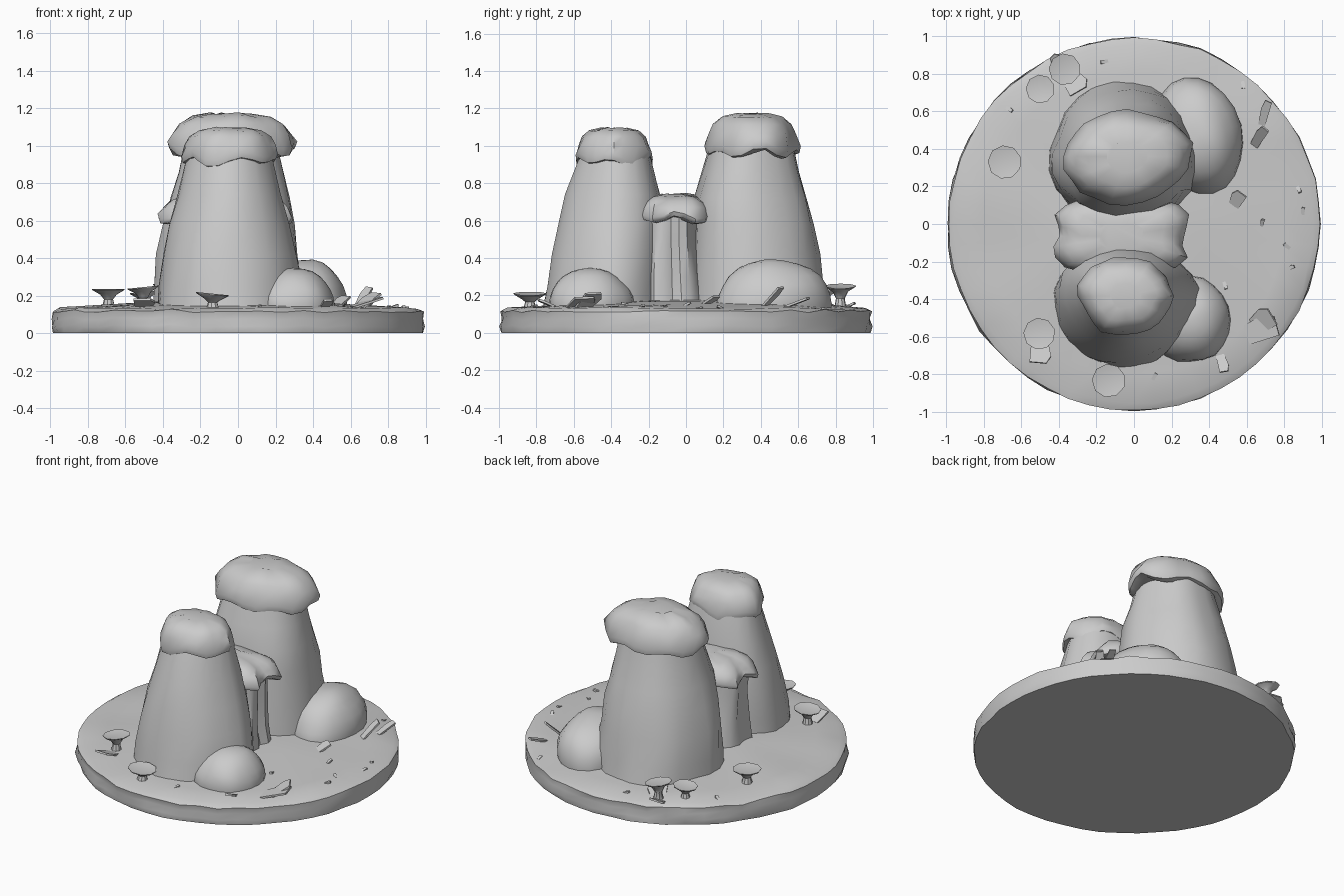
import bpy, bmesh, math, random
from mathutils import Vector, noise

if "Cube" in bpy.data.objects:
    bpy.data.objects.remove(bpy.data.objects["Cube"])

random.seed(4)
stone = bpy.data.materials.new("plain grey")
stone.diffuse_color = (0.6, 0.6, 0.6, 1)
stone.use_nodes = True
stone.node_tree.nodes["Principled BSDF"].inputs["Base Color"].default_value = stone.diffuse_color


def finish(bm, name, angle=40):
    bmesh.ops.recalc_face_normals(bm, faces=bm.faces)
    me = bpy.data.meshes.new(name)
    bm.to_mesh(me)
    bm.free()
    me.materials.append(stone)
    ob = bpy.data.objects.new(name, me)
    bpy.context.collection.objects.link(ob)
    bpy.ops.object.select_all(action='DESELECT')
    ob.select_set(True)
    bpy.context.view_layer.objects.active = ob
    bpy.ops.object.shade_smooth_by_angle(angle=math.radians(angle))
    return ob


def bridge(bm, loops):
    n = len(loops[0])
    for lo, hi in zip(loops, loops[1:]):
        for k in range(n):
            bm.faces.new((lo[k], lo[(k + 1) % n], hi[(k + 1) % n], hi[k]))


def loft(name, rings, n=22, power=2.0, rough=0.05, egg=0.0, waist=0.0, hem=None, seed=0.0, angle=40):
    """Stack rings given as (z, x0, x1, y0, y1); hem(angle) lowers the first rings."""
    bm = bmesh.new()
    loops = []
    for i, (z, x0, x1, y0, y1) in enumerate(rings):
        cx, cy, rx, ry = (x0 + x1) / 2, (y0 + y1) / 2, (x1 - x0) / 2, (y1 - y0) / 2
        loop = []
        for k in range(n):
            a = 2 * math.pi * k / n
            c, s = math.cos(a), math.sin(a)
            f = (abs(c) ** power + abs(s) ** power) ** (-1 / power)
            f *= 1 + rough * noise.noise(Vector((1.8 * c + seed, 1.8 * s, z * 2 + seed)))
            f *= 1 + rough * 0.8 * noise.noise(Vector((4.5 * c, 4.5 * s + seed, z * 5)))
            wx = (1 + egg * s) * (1 - waist * max(0, 1 - 2.2 * abs(s)))
            dz = hem(a) if hem and i < 3 else 0
            if hem and i > 3:
                dz = 0.012 * noise.noise(Vector((3 * c, 3 * s, seed)))
            loop.append(bm.verts.new((cx + rx * f * c * wx, cy + ry * f * s, max(0, z + dz))))
        loops.append(loop)
    bridge(bm, loops)
    bm.faces.new(loops[0])
    bm.faces.new(loops[-1])
    return finish(bm, name, angle)


def ground(x, y):
    r = math.hypot(x, y)
    return 0.128 + 0.05 * max(0, min(1, (1 - r) / 0.75)) + 0.012 * noise.noise(Vector((x * 3, y * 3, 1)))


# Round base plate with a chipped rim and a softly rising top
bm = bmesh.new()
n = 52
loops = []
for r, z in ((0.985, 0), (0.992, 0.035), (0.985, 0.075), (0.99, 0.115), (0.955, None), (0.8, None),
             (0.6, None), (0.4, None), (0.2, None)):
    loop = []
    for k in range(n):
        a = 2 * math.pi * k / n
        c, s = math.cos(a), math.sin(a)
        rr = r * (1.002 + 0.014 * noise.noise(Vector((c * 6, s * 6, r * 3 + (z or 0) * 20))))
        zz = ground(rr * c, rr * s) if z is None else z
        if z:
            zz += 0.02 * noise.noise(Vector((c * 7, s * 7, 3)))
        loop.append(bm.verts.new((rr * c, rr * s, zz)))
    loops.append(loop)
bridge(bm, loops)
bm.faces.new(loops[0])
bm.faces.new(loops[-1])
finish(bm, "base_plate", 45)

# Rock towers, narrower on their outer sides, and the low rock between them
loft("back_tower", [(0.1, -.45, .34, .02, .765), (0.25, -.44, .33, .025, .745), (0.42, -.42, .31, .035, .715),
                    (0.58, -.39, .29, .04, .685), (0.72, -.36, .265, .05, .65), (0.86, -.32, .235, .09, .61),
                    (1.03, -.28, .205, .14, .57)], power=2.2, egg=-0.12, seed=1.3)
loft("front_tower", [(0.1, -.43, .34, -.77, -.13), (0.25, -.42, .33, -.75, -.13), (0.42, -.40, .30, -.72, -.13),
                     (0.58, -.37, .265, -.68, -.135), (0.74, -.32, .225, -.64, -.145), (0.97, -.265, .17, -.56, -.20)],
     power=2.15, egg=0.16, seed=5.1)
loft("middle_rock", [(0.1, -.39, .26, -.24, .1), (0.3, -.38, .24, -.23, .08), (0.5, -.37, .23, -.22, .06),
                     (0.66, -.37, .23, -.22, .06)], power=3.5, rough=0.09, waist=0.08, seed=8)


# Drooping caps with a wavy hem and a domed top
def cap(name, box, z0, z1, lobes, depth, phase, **kw):
    x0, x1, y0, y1 = box
    cx, cy = (x0 + x1) / 2, (y0 + y1) / 2
    h = z1 - z0
    prof = ((0.0, 0.86), (0.03, 0.97), (0.2, 1.0), (0.5, 0.92), (0.74, 0.83), (0.92, 0.64), (1.0, 0.33))
    rings = [(z0 + h * t, cx + (x0 - cx) * f, cx + (x1 - cx) * f, cy + (y0 - cy) * f, cy + (y1 - cy) * f)
             for t, f in prof]
    wave = lambda a: depth * (math.sin(lobes * a + phase) + 0.6 * math.sin((lobes - 2) * a + 2 * phase))
    loft(name, rings, n=24, rough=0.1, hem=wave, seed=phase, angle=50, **kw)


cap("back_cap", (-.365, .29, .11, .61), 0.955, 1.17, 6, 0.018, 0.6, power=2.0)
cap("front_cap", (-.295, .21, -.595, -.175), 0.91, 1.095, 5, 0.018, 2.1, power=2.0)
cap("middle_cap", (-.43, .29, -.265, .135), 0.6, 0.74, 6, 0.015, 1.0, power=3.2, waist=0.1)


# Smooth side mounds, spreading slightly at the foot
def mound(name, x, y, rx, ry, top, turn):
    bm = bmesh.new()
    bmesh.ops.create_uvsphere(bm, u_segments=20, v_segments=14, radius=1)
    for v in bm.verts:
        p = v.co * (1 + 0.06 * noise.noise(v.co * 1.5 + Vector((x, y, 0))))
        c, s = math.cos(turn), math.sin(turn)
        px, py = p.x * rx, p.y * ry
        v.co = (x + px * c - py * s, y + px * s + py * c, 0.15 + p.z * (top - 0.15))
    geom = bm.verts[:] + bm.edges[:] + bm.faces[:]
    bmesh.ops.bisect_plane(bm, geom=geom, plane_co=(0, 0, 0.1), plane_no=(0, 0, -1), clear_outer=True)
    finish(bm, name)


mound("back_mound", 0.345, 0.47, 0.235, 0.32, 0.395, 0.25)
mound("front_mound", 0.30, -0.51, 0.22, 0.23, 0.345, 0)


# Funnel-shaped plants: a thin dish on a narrow stalk
def funnel(x, y, r, top, tilt, sides=9):
    bm = bmesh.new()
    g = ground(x, y) - 0.01
    loops = []
    for f, z in ((0.4, g), (0.28, (g + top) / 2 - 0.005), (0.5, top - 0.03), (0.97, top - 0.006),
                 (1.0, top), (0.6, top - 0.006)):
        loops.append([bm.verts.new((x + r * f * math.cos(a), y + r * f * math.sin(a),
                                    z + (tilt * r * f * math.cos(a) if f > 0.45 else 0)))
                      for a in (2 * math.pi * k / sides + 0.3 for k in range(sides))])
    bridge(bm, loops)
    bm.faces.new(loops[-1])
    finish(bm, "funnel_plant", 35)


for f in ((-.69, .33, .09, .235, 0), (-.50, .72, .077, .22, .1), (-.37, .825, .085, .25, -.15),
          (-.505, -.585, .085, .245, .1), (-.135, -.835, .09, .21, -.1)):
    funnel(*f)


# Leaning leaves and stone chips: thin five-sided plates
def shard(x, y, length, width, heading, lean, name="leaf"):
    bm = bmesh.new()
    d = Vector((math.cos(heading) * math.cos(lean), math.sin(heading) * math.cos(lean), math.sin(lean)))
    side = Vector((-math.sin(heading), math.cos(heading), 0))
    up = d.cross(side) * 0.006
    o = Vector((x, y, ground(x, y) - 0.005))
    outline = [o - side * width * 0.4, o + side * width * 0.35, o + d * length * 0.65 + side * width * 0.5,
               o + d * length + side * width * 0.3, o + d * length * 0.95 - side * width * 0.45]
    lo = [bm.verts.new(p - up) for p in outline]
    hi = [bm.verts.new(p + up) for p in outline]
    bm.faces.new(lo)
    bm.faces.new(hi)
    bridge(bm, [lo, hi])
    finish(bm, name, 30)


for s in ((.60, -.59, .18, .14, .35, .3), (.64, -.55, .14, .13, .6, .6), (.46, -.70, .1, .06, -1.3, .4),
          (.53, .10, .09, .08, 1.0, .5), (.64, .42, .15, .06, 1.0, .75), (.68, .53, .14, .05, 1.3, .35),
          (-.50, -.63, .12, .12, -1.6, .35), (-.34, .79, .10, .13, -1.0, .3), (-.40, .84, .07, .1, 1.5, .4)):
    shard(*s)
for x, y in ((.9, .05), (.83, -.13), (.82, -.24), (-.68, .62), (.58, .76), (-.14, .87), (.1, -.83), (.68, -.01),
             (.87, .2), (.48, -.31)):
    shard(x, y, 0.04, 0.022, random.uniform(0, 6.28), random.uniform(0.2, 0.5), "chip")
